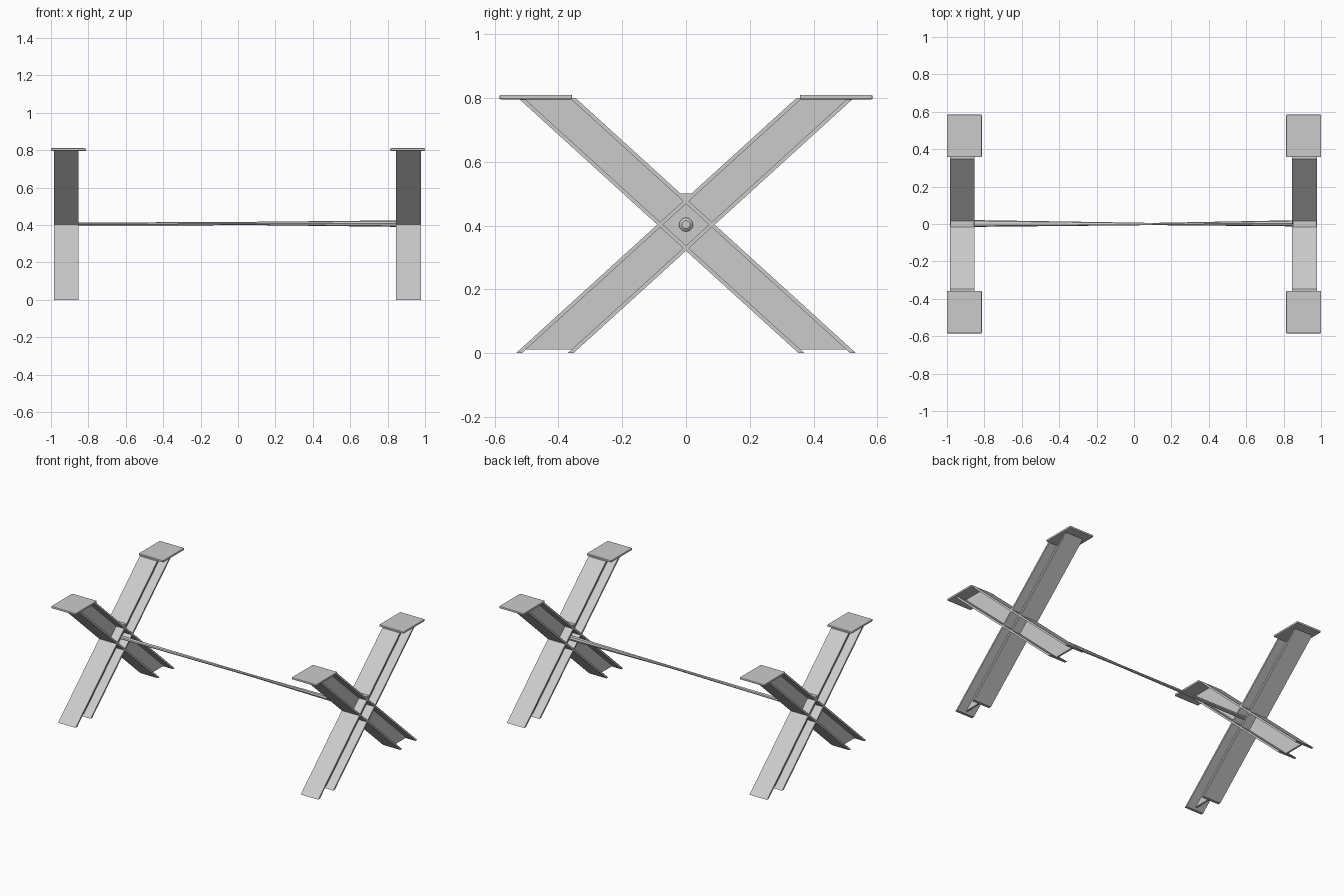
import bpy, bmesh, math

cube = bpy.data.objects.get("Cube")
if cube:
    bpy.data.objects.remove(cube)

GREY = (0.6, 0.6, 0.6, 1)
steel = bpy.data.materials.new("light_grey_steel")
steel.use_nodes = True
steel.diffuse_color = GREY
steel.node_tree.nodes["Principled BSDF"].inputs["Base Color"].default_value = GREY

HUB = 0.403     # height of the crossing
TOP = 0.8       # underside region of the mounting plates
REACH = 0.443   # y of a leg's centreline at floor and plate
HALF = 0.09     # half of a leg's horizontal width
FLANGE = 0.018  # horizontal width of a flange
SLOPE = REACH / HUB


def finish(name, bm):
    bmesh.ops.recalc_face_normals(bm, faces=bm.faces)
    mesh = bpy.data.meshes.new(name)
    bm.to_mesh(mesh)
    bm.free()
    mesh.materials.append(steel)
    obj = bpy.data.objects.new(name, mesh)
    bpy.context.collection.objects.link(obj)
    return obj


def loft(name, rings):
    """Skin a list of equal-length point rings and cap both ends."""
    bm = bmesh.new()
    loops = [[bm.verts.new(p) for p in ring] for ring in rings]
    n = len(loops[0])
    for a, b in zip(loops, loops[1:]):
        for i in range(n):
            j = (i + 1) % n
            bm.faces.new((a[i], a[j], b[j], b[i]))
    bm.faces.new(loops[0])
    bm.faces.new(loops[-1])
    return finish(name, bm)


def slab(name, outline, x, width):
    """Extrude a y-z outline along x, centred on x."""
    return loft(name, [[(x + s * width / 2, y, z) for y, z in outline] for s in (-1, 1)])


def slanted(lean, lo, hi, z0, z1):
    """Slice of a leaning leg between horizontal offsets lo and hi."""
    def at(off, z):
        return (lean * (z - HUB) * SLOPE + off, z)
    return [at(lo, z0), at(hi, z0), at(hi, z1), at(lo, z1)]


def section(x, ry, rz, cy, cz, sides=8):
    return [(x, cy + ry * math.cos(math.tau * i / sides),
             cz + rz * math.sin(math.tau * i / sides)) for i in range(sides)]


for side, x in (("right", -0.918), ("left", 0.912)):
    # Two crossing I-beams
    for lean, label in ((1, "rising_back"), (-1, "rising_front")):
        leg = f"{side}_leg_{label}"
        slab(leg + "_web", slanted(lean, -HALF, HALF, 0.012, TOP), x, 0.012)
        slab(leg + "_lower_flange", slanted(lean, -HALF, FLANGE - HALF, 0, TOP), x, 0.132)
        slab(leg + "_upper_flange", slanted(lean, HALF - FLANGE, HALF, 0, TOP), x, 0.132)

    # Weld in the upper notch of the cross
    slab(f"{side}_weld", [(0, 0.475), (0.02, 0.5), (-0.02, 0.5)], x, 0.125)

    # Mounting plates with slightly rounded corners
    for front, end in ((-1, "front"), (1, "back")):
        y = front * 0.471
        plate = slab(f"{side}_{end}_mounting_plate",
                     [(y - 0.114, 0.796), (y + 0.114, 0.796),
                      (y + 0.114, 0.81), (y - 0.114, 0.81)],
                     math.copysign(0.907, x), 0.186)
        bevel = plate.modifiers.new("soft_edges", "BEVEL")
        bevel.width = 0.004
        bevel.segments = 2

    # Rod end seen on the outer face of the cross
    out = math.copysign(1, x)
    loft(f"{side}_rod_end", [section(x + out * d, r, r, 0, HUB, 12)
                             for d, r in ((-0.02, 0.022), (0.018, 0.022), (0.025, 0.013))])

# Slender uneven tie rod between the crosses
loft("tie_rod", [section(-0.92, 0.019, 0.008, 0.003, 0.404),
                 section(0.1, 0.006, 0.009, 0, 0.408),
                 section(0.92, 0.017, 0.018, 0.004, 0.407)])
